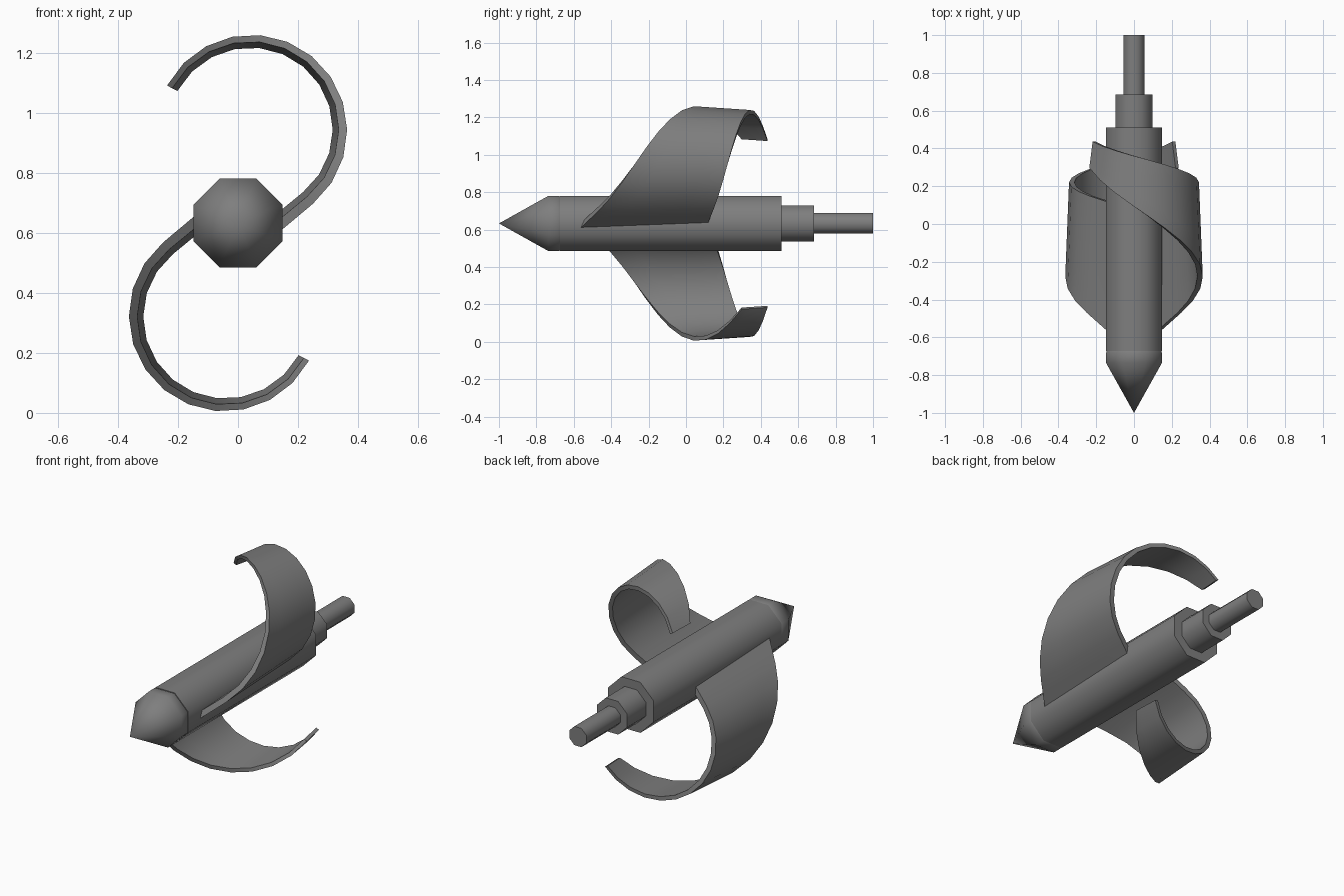
import bpy
import bmesh
import math

cube = bpy.data.objects.get("Cube")
if cube:
    bpy.data.objects.remove(cube, do_unlink=True)

AXIS_Z = 0.633

steel = bpy.data.materials.new("dark grey steel")
steel.use_nodes = True
steel.diffuse_color = (0.21, 0.21, 0.21, 1)
steel.node_tree.nodes["Principled BSDF"].inputs["Base Color"].default_value = (0.21, 0.21, 0.21, 1)


def finish(name, bm):
    bmesh.ops.recalc_face_normals(bm, faces=bm.faces)
    mesh = bpy.data.meshes.new(name)
    bm.to_mesh(mesh)
    bm.free()
    mesh.materials.append(steel)
    obj = bpy.data.objects.new(name, mesh)
    bpy.context.collection.objects.link(obj)
    bpy.ops.object.select_all(action='DESELECT')
    obj.select_set(True)
    bpy.context.view_layer.objects.active = obj
    bpy.ops.object.shade_smooth_by_angle(angle=math.radians(50))
    return obj


def bridge(bm, a, b):
    for i in range(len(a)):
        j = (i + 1) % len(a)
        bm.faces.new((a[i], a[j], b[j], b[i]))


def octagon_bar(name, profile, tip_y=None):
    """Eight-sided bar along y; profile holds (y, half width across flats)."""
    bm = bmesh.new()
    rings = []
    for y, half in profile:
        r = half / math.cos(math.pi / 8)
        angles = [math.pi / 8 + k * math.pi / 4 for k in range(8)]
        rings.append([bm.verts.new((r * math.cos(a), y, AXIS_Z + r * math.sin(a))) for a in angles])
    for a, b in zip(rings, rings[1:]):
        bridge(bm, a, b)
    bm.faces.new(rings[0])
    if tip_y is None:
        bm.faces.new(rings[-1])
    else:
        tip = bm.verts.new((0, tip_y, AXIS_Z))
        for k in range(8):
            bm.faces.new((rings[-1][k], rings[-1][(k + 1) % 8], tip))
    return finish(name, bm)


def blade(name, side):
    """Swept hook blade: tangent root running into a circular arc."""
    cx, cz, radius = 0.045, 0.942, 0.319
    start, end, steps, columns = -50, 152, 12, 4
    angles = [-88, -74, -62] + [start + (end - start) * i / steps for i in range(steps + 1)]
    bm = bmesh.new()
    rings = []
    for deg in angles:
        lead = -0.28 + 0.0038 * deg
        trail = 0.22 + 0.00142 * deg
        thick = 0.031 - 0.00006 * (deg + 50)
        a = math.radians(max(deg, start))
        run = radius * math.radians(min(deg - start, 0))

        def point(t, depth):
            r = radius - depth - 0.02 * t
            x = cx + r * math.cos(a) - run * math.sin(a)
            z = cz + r * math.sin(a) + run * math.cos(a) - AXIS_Z
            return bm.verts.new((side * x, lead + (trail - lead) * t, AXIS_Z + side * z))

        ts = [c / columns for c in range(columns + 1)]
        rings.append([point(t, 0) for t in ts] + [point(t, thick) for t in reversed(ts)])
    for a, b in zip(rings, rings[1:]):
        bridge(bm, a, b)
    bm.faces.new(rings[0])
    bm.faces.new(rings[-1])
    return finish(name, bm)


# Stepped core and shank
octagon_bar("core", [(-0.673, 0.148), (0.51, 0.148)])
octagon_bar("collar", [(0.50, 0.097), (0.685, 0.097)])
octagon_bar("shaft", [(0.675, 0.055), (1.0, 0.055)])

# Pointed nose with a slight groove at its base
octagon_bar("nose_tip", [(-0.67, 0.143), (-0.682, 0.148), (-0.735, 0.148)], tip_y=-1.0)

# Two blades, half a turn apart
blade("upper_blade", 1)
blade("lower_blade", -1)
